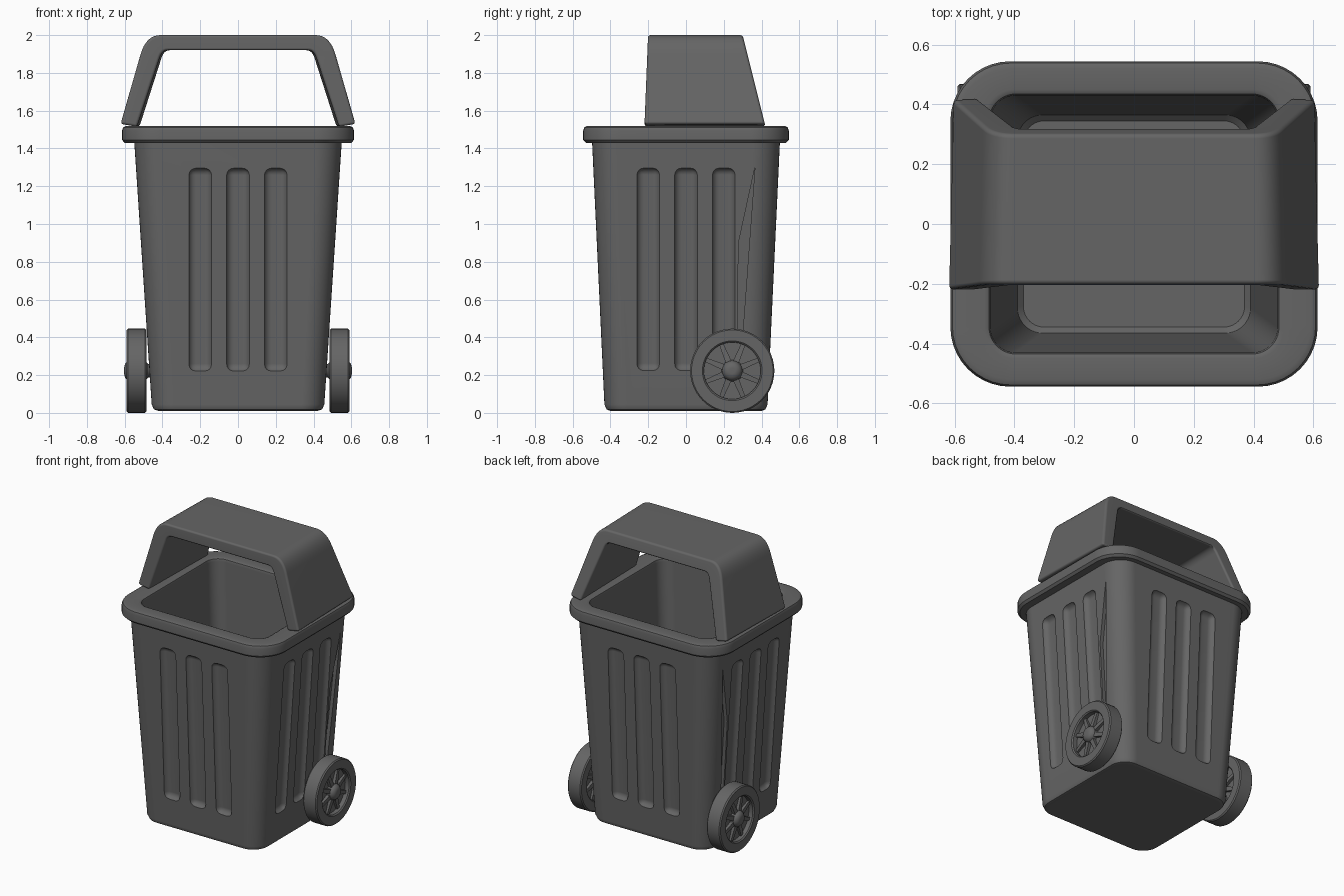
import bpy, bmesh, math
from mathutils import Matrix, Vector

if "Cube" in bpy.data.objects:
    bpy.data.objects.remove(bpy.data.objects["Cube"])

grey = bpy.data.materials.new("dark grey plastic")
grey.diffuse_color = (0.13, 0.13, 0.13, 1)
grey.use_nodes = True
grey.node_tree.nodes["Principled BSDF"].inputs["Base Color"].default_value = grey.diffuse_color


def make(name, bm):
    bmesh.ops.recalc_face_normals(bm, faces=bm.faces[:])
    me = bpy.data.meshes.new(name)
    bm.to_mesh(me)
    bm.free()
    me.materials.append(grey)
    ob = bpy.data.objects.new(name, me)
    bpy.context.collection.objects.link(ob)
    return ob


def activate(ob):
    bpy.ops.object.select_all(action='DESELECT')
    ob.select_set(True)
    bpy.context.view_layer.objects.active = ob


def finish(ob, angle=35):
    activate(ob)
    for m in list(ob.modifiers):
        bpy.ops.object.modifier_apply(modifier=m.name)
    bpy.ops.object.shade_smooth_by_angle(angle=math.radians(angle))
    wn = ob.modifiers.new("weighted", 'WEIGHTED_NORMAL')
    wn.keep_sharp = True


def bridge(bm, a, b):
    n = len(a)
    for i in range(n):
        bm.faces.new((a[i], a[(i + 1) % n], b[(i + 1) % n], b[i]))


def rounded_rect(bm, hx, hy, r, z, seg=10):
    ring = []
    for k, (sx, sy) in enumerate(((1, 1), (-1, 1), (-1, -1), (1, -1))):
        for i in range(seg + 1):
            a = math.pi / 2 * (k + i / seg)
            ring.append(bm.verts.new((sx * (hx - r) + r * math.cos(a),
                                      sy * (hy - r) + r * math.sin(a), z)))
    return ring


# Tub with rolled rim: outside going up, over the rim, inside going down
bm = bmesh.new()
sections = [(.42, .40, .09, .01), (.445, .42, .11, .018), (.457, .432, .12, .045),
            (.549, .497, .14, 1.43), (.60, .53, .19, 1.43), (.614, .544, .20, 1.445),
            (.614, .544, .20, 1.495), (.607, .538, .195, 1.512), (.59, .52, .18, 1.52),
            (.50, .45, .10, 1.52), (.485, .435, .09, 1.512), (.48, .43, .085, 1.495),
            (.39, .365, .085, .09), (.37, .345, .07, .07)]
rings = [rounded_rect(bm, *s) for s in sections]
for a, b in zip(rings, rings[1:]):
    bridge(bm, a, b)
bm.faces.new(rings[0])
bm.faces.new(rings[-1])
tub = make("tub", bm)

# Cutter for three upright grooves on every wall
bm = bmesh.new()
bmesh.ops.create_cube(bm, size=1, matrix=Matrix.Diagonal((.125, .2, 1.08, 1)))
bmesh.ops.bevel(bm, geom=bm.edges[:], offset=.04, segments=4, profile=.5, affect='EDGES')
slot = bpy.data.meshes.new("slot")
bm.to_mesh(slot)
bm.free()
bm = bmesh.new()
for k in range(4):
    wall, tilt = ((.464, .047), (.5035, .066))[k % 2]
    for x in (-.2, 0, .2):
        m = (Matrix.Rotation(k * math.pi / 2, 4, 'Z')
             @ Matrix.Translation((x, -(wall + .072), .755))
             @ Matrix.Rotation(tilt, 4, 'X'))
        bm.from_mesh(slot)
        bm.verts.ensure_lookup_table()
        for v in bm.verts[-len(slot.vertices):]:
            v.co = m @ v.co
grooves = make("groove_cutter", bm)

# Cutter for the tapered recess above each wheel
bm = bmesh.new()
for s in (1, -1):
    outline = ((.365, 1.3), (.30, .42), (.272, .42), (.278, .9))
    inner = [bm.verts.new((s * (.43 + .066 * z), y, z)) for y, z in outline]
    outer = [bm.verts.new((s * .7, y, z)) for y, z in outline]
    bridge(bm, inner, outer)
    bm.faces.new(inner)
    bm.faces.new(outer)
recess = make("recess_cutter", bm)

for cutter in (grooves, recess):
    mod = tub.modifiers.new("cut", 'BOOLEAN')
    mod.operation = 'DIFFERENCE'
    mod.solver = 'EXACT'
    mod.object = cutter
    cutter.hide_render = True
finish(tub)
for cutter in (grooves, recess):
    bpy.data.objects.remove(cutter)


# Open hood: thick arch section swept from front to slanted back
def arch(foot, p0, ctrl, p1, seg=8):
    p0, ctrl, p1 = Vector(p0), Vector(ctrl), Vector(p1)
    half = [Vector(foot)]
    for i in range(seg + 1):
        t = i / seg
        half.append(p0 * (1 - t) ** 2 + ctrl * 2 * t * (1 - t) + p1 * t * t)
    return half + [Vector((-p.x, p.y)) for p in reversed(half)]


section = (arch((.622, 1.53), (.517, 1.895), (.488, 2.0), (.41, 2.0))
           + arch((.535, 1.515), (.415, 1.88), (.402, 1.92), (.37, 1.92))[::-1])
n = len(section) // 2
bm = bmesh.new()
front = [bm.verts.new((p.x, -.22 + .04 * (p.y - 1.52), p.y)) for p in section]
back = [bm.verts.new((p.x * .975, .42 - .25 * (p.y - 1.52), p.y)) for p in section]
bridge(bm, front, back)
for ring in (front, back):
    for i in range(n - 1):
        j = 2 * n - 1 - i
        bm.faces.new((ring[i], ring[i + 1], ring[j - 1], ring[j]))
hood = make("hood", bm)
bev = hood.modifiers.new("bevel", 'BEVEL')
bev.width = .014
bev.segments = 3
bev.limit_method = 'ANGLE'
bev.angle_limit = math.radians(40)
finish(hood)

# Wheels: lathed tyre, web and hub with eight spokes, plus stub axles
CY, CZ, CX = .245, .223, .5375
half_profile = [(.223, .045), (.216, .0525), (.158, .0525), (.15, .045), (.15, .015),
                (.058, .015), (.052, .045), (.038, .060), (.015, .066)]
profile = half_profile[::-1] + [(r, -x) for r, x in half_profile]
profile = [(r, -x) for r, x in profile]
for side, s in (("right", 1), ("left", -1)):
    bm = bmesh.new()
    seg = 48
    rings = [[bm.verts.new((s * (CX + x), CY + r * math.cos(2 * math.pi * i / seg),
                            CZ + r * math.sin(2 * math.pi * i / seg)))
              for i in range(seg)] for r, x in profile]
    for a, b in zip(rings, rings[1:]):
        bridge(bm, a, b)
    bm.faces.new(rings[0])
    bm.faces.new(rings[-1])
    finish(make(side + "_wheel", bm))

    bm = bmesh.new()
    for k in range(8):
        made = bmesh.ops.create_cube(bm, size=1)["verts"]
        for v in made:
            out = v.co.y > 0
            v.co = Vector((v.co.x * (.055 if out else .08),
                           .158 if out else .03,
                           v.co.z * (.022 if out else .034)))
        m = (Matrix.Translation((s * CX, CY, CZ))
             @ Matrix.Rotation((k + .5) * math.pi / 4, 4, 'X'))
        bmesh.ops.transform(bm, matrix=m, verts=made)
    finish(make(side + "_wheel_spokes", bm))

    bm = bmesh.new()
    bmesh.ops.create_cone(bm, cap_ends=True, segments=24, radius1=.035, radius2=.035, depth=.09,
                          matrix=Matrix.Translation((s * .475, CY, CZ))
                          @ Matrix.Rotation(math.pi / 2, 4, 'Y'))
    finish(make(side + "_axle", bm))
